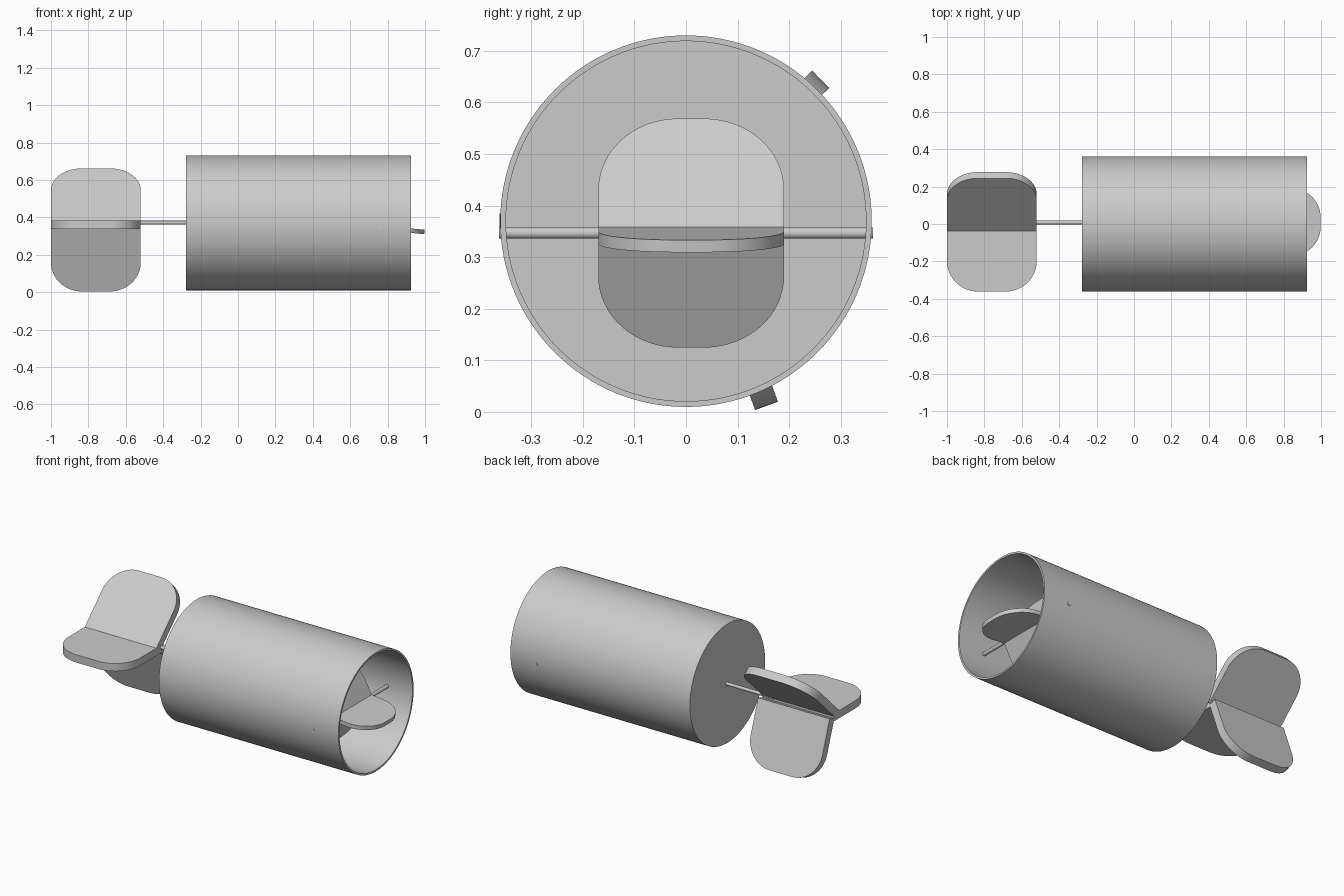
import bpy, bmesh, math
from mathutils import Vector

if "Cube" in bpy.data.objects:
    bpy.data.objects.remove(bpy.data.objects["Cube"], do_unlink=True)

grey = bpy.data.materials.new("light_grey")
grey.use_nodes = True
grey.diffuse_color = (0.6, 0.6, 0.6, 1)
grey.node_tree.nodes["Principled BSDF"].inputs["Base Color"].default_value = (0.6, 0.6, 0.6, 1)


def finish(name, bm):
    bmesh.ops.recalc_face_normals(bm, faces=bm.faces)
    mesh = bpy.data.meshes.new(name)
    bm.to_mesh(mesh)
    bm.free()
    mesh.materials.append(grey)
    obj = bpy.data.objects.new(name, mesh)
    bpy.context.collection.objects.link(obj)
    bpy.ops.object.select_all(action='DESELECT')
    obj.select_set(True)
    bpy.context.view_layer.objects.active = obj
    bpy.ops.object.shade_smooth_by_angle(angle=math.radians(30))
    return obj


def lathe(name, profile, axis, centre, steps):
    """Spin a closed (along, radius) profile around an axis."""
    bm = bmesh.new()
    axis = Vector(axis)
    side = Vector((0, 0, 1))
    pts = [bm.verts.new(Vector(centre) + axis * a + side * r) for a, r in profile]
    edges = [bm.edges.new(pair) for pair in zip(pts, pts[1:])]
    bmesh.ops.spin(bm, geom=pts + edges, cent=centre, axis=axis,
                   angle=math.tau, steps=steps, use_duplicate=False)
    bmesh.ops.remove_doubles(bm, verts=bm.verts, dist=1e-5)
    return finish(name, bm)


def rod(name, start, end, radius):
    start, end = Vector(start), Vector(end)
    d = end - start
    return lathe(name, [(0, 0), (0, radius), (d.length, radius), (d.length, 0)],
                 d.normalized(), start, 24)


def blade(name, root, tip, axis, width, thick, corner):
    """Flat paddle with a square root and two rounded outer corners."""
    root, axis = Vector(root), Vector(axis)
    span = Vector(tip) - root
    length = span.length
    out = span.normalized()
    normal = out.cross(axis)
    outline = [(-width / 2, 0), (width / 2, 0)]
    for turn in range(2):
        cx = (width / 2 - corner) * (1 - 2 * turn)
        for i in range(17):
            a = math.pi / 2 * (turn + i / 16)
            outline.append((cx + corner * math.cos(a),
                            length - corner + corner * math.sin(a)))
    bm = bmesh.new()
    verts = [bm.verts.new(root + axis * w + out * l - normal * thick / 2)
             for w, l in outline]
    face = bm.faces.new(verts)
    ext = bmesh.ops.extrude_face_region(bm, geom=[face])
    moved = [g for g in ext["geom"] if isinstance(g, bmesh.types.BMVert)]
    bmesh.ops.translate(bm, verts=moved, vec=normal * thick)
    return finish(name, bm)


# Open drum with a thin wall and a closed rear end
lathe("drum", [(-0.278, 0), (-0.278, 0.36), (0.925, 0.36), (0.925, 0.349),
               (-0.268, 0.349), (-0.268, 0)], (1, 0, 0), (0, 0, 0.37), 128)

# Rear paddle wheel, turning about x
px = -0.76
for label, root, tip in (("front", (0.01, 0.361), (-0.361, 0.361)),
                         ("upper", (-0.03, 0.36), (0.261, 0.645)),
                         ("lower", (0.03, 0.36), (0.156, 0.012))):
    blade("rear_paddle_" + label, (px, *root), (px, *tip), (1, 0, 0), 0.48, 0.047, 0.165)
rod("rear_shaft", (-0.6, 0.008, 0.372), (-0.27, 0.008, 0.372), 0.01)

# Inner paddle wheel, turning about y at the open end
hub = Vector((0.755, 0.01, 0.347))
for label, degrees in (("outer", -6), ("upper", 117), ("lower", -117)):
    a = math.radians(degrees)
    tip = hub + Vector((math.cos(a), 0, math.sin(a))) * 0.243
    blade("inner_paddle_" + label, hub, tip, (0, 1, 0), 0.36, 0.024, 0.155)
rod("inner_axle", (0.755, -0.362, 0.347), (0.755, 0.362, 0.347), 0.011)
